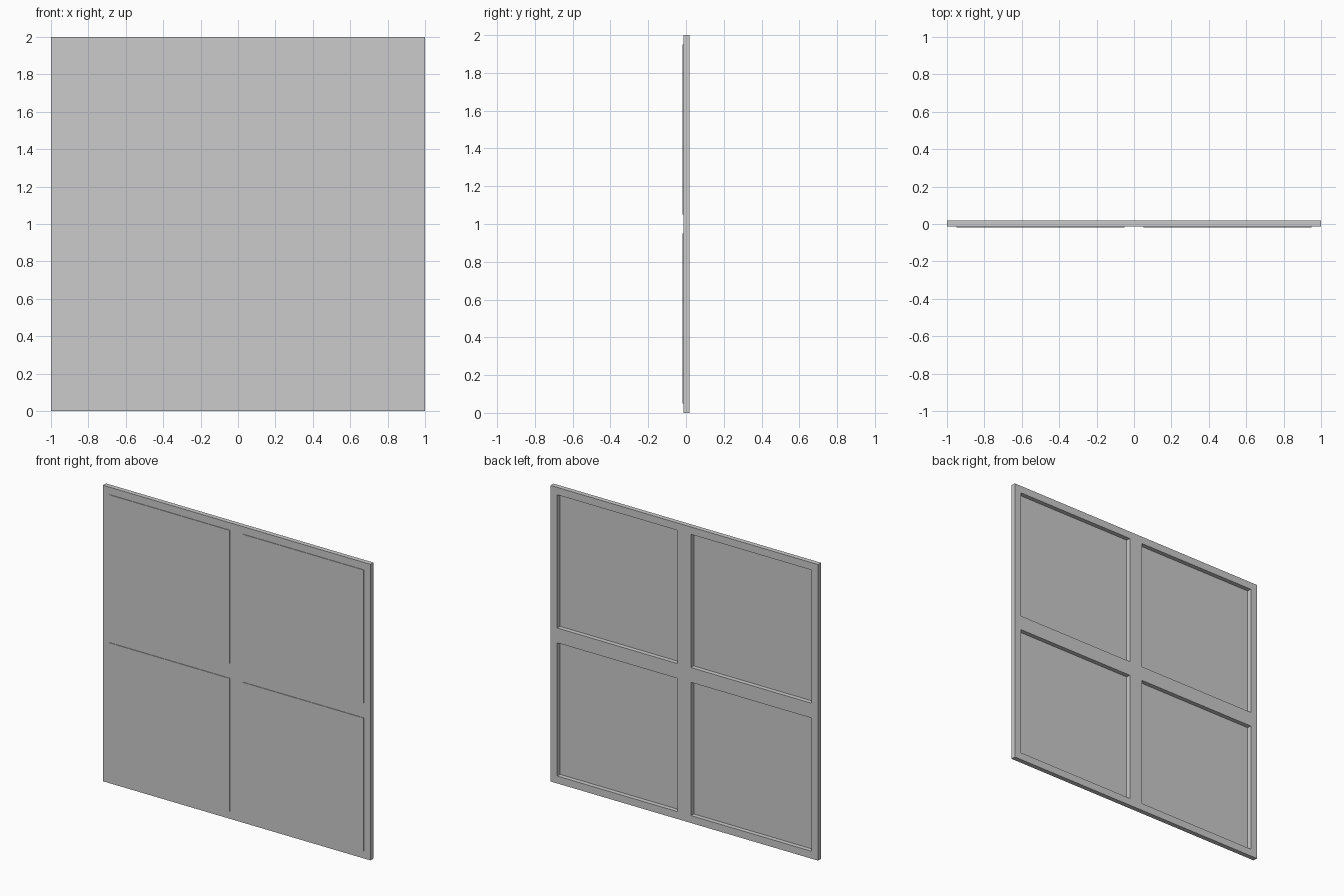
import bpy

if "Cube" in bpy.data.objects:
    bpy.data.objects.remove(bpy.data.objects["Cube"])

FRONT, BACK = -0.018, 0.018      # overall depth
FRAME_FRONT = -0.014             # panels stand slightly proud of the frame
PANEL_BACK = -0.012              # deep recess behind each panel


def box(name, x0, x1, y0, y1, z0, z1):
    bpy.ops.mesh.primitive_cube_add(
        size=1, location=((x0 + x1) / 2, (y0 + y1) / 2, (z0 + z1) / 2))
    ob = bpy.context.object
    ob.name = name
    ob.scale = (x1 - x0, y1 - y0, z1 - z0)
    bpy.ops.object.transform_apply(location=False, rotation=False, scale=True)
    return ob


# Frame slab with four openings cut through
frame = box("window_frame", -1, 1, FRAME_FRONT, BACK, 0, 2)

for cx, side in ((-0.5, "left"), (0.5, "right")):
    for cz, level in ((0.5, "lower"), (1.5, "upper")):
        area = (cx - 0.45, cx + 0.45), (cz - 0.45, cz + 0.45)
        # Opening
        cutter = box(f"opening_cutter_{level}_{side}", *area[0], -0.1, 0.1, *area[1])
        cutter.hide_render = True
        cutter.hide_viewport = False
        cutter.display_type = 'WIRE'
        mod = frame.modifiers.new(f"opening_{level}_{side}", 'BOOLEAN')
        mod.operation = 'DIFFERENCE'
        mod.solver = 'EXACT'
        mod.object = cutter
        # Thin pane
        box(f"pane_{level}_{side}", *area[0], FRONT, PANEL_BACK, *area[1])
